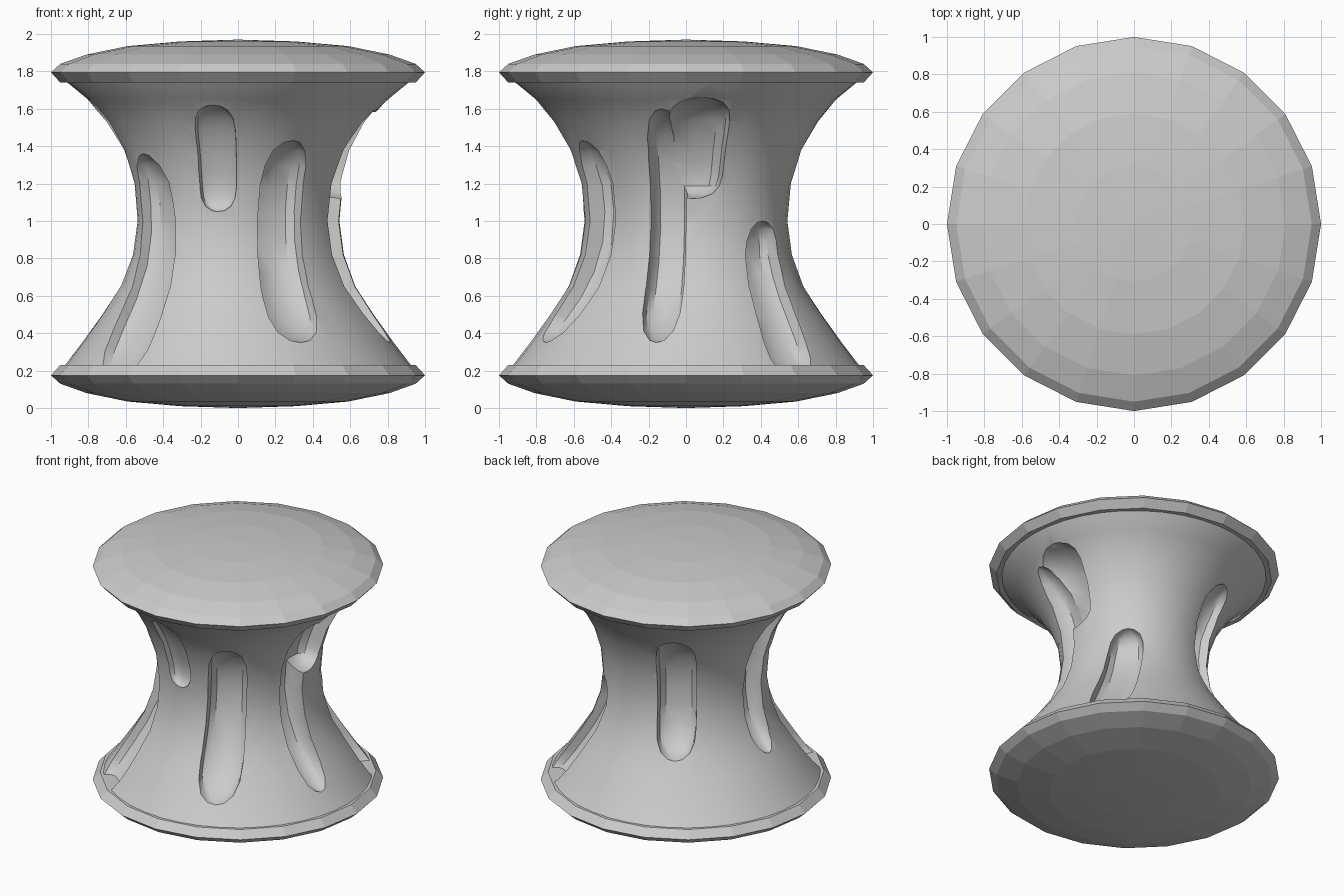
import bpy, bmesh
from math import sin, cos, pi, radians, copysign

if "Cube" in bpy.data.objects:
    bpy.data.objects.remove(bpy.data.objects["Cube"])

# body profile (radius, height)
PROFILE = [(.95, .20), (.92, .235), (.83, .35), (.72, .50), (.62, .65), (.555, .82),
           (.53, 1.0), (.55, 1.2), (.61, 1.38), (.70, 1.53), (.80, 1.65), (.93, 1.755), (.95, 1.79)]


def radius_at(z, a):
    """Core radius: profile, slightly oval across the diagonal at the waist."""
    z = min(max(z, PROFILE[0][1]), PROFILE[-1][1])
    oval = max(0, 1 - ((z - .99) / .77) ** 2) * (.008 + .035 * cos(2 * (a - pi / 4)))
    for (r0, z0), (r1, z1) in zip(PROFILE, PROFILE[1:]):
        if z <= z1:
            return r0 + (r1 - r0) * (z - z0) / (z1 - z0) + oval
    return PROFILE[-1][0]


def loft(name, rings, pole_a, pole_b):
    """Closed tube through rings, finished with a pole at each end."""
    bm = bmesh.new()
    rows = [[bm.verts.new(p) for p in ring] for ring in rings]
    n = len(rows[0])
    for a, b in zip(rows, rows[1:]):
        for i in range(n):
            j = (i + 1) % n
            bm.faces.new((a[i], a[j], b[j], b[i]))
    for pole, row in ((pole_a, rows[0]), (pole_b, rows[-1])):
        v = bm.verts.new(pole)
        for i in range(n):
            bm.faces.new((v, row[i], row[(i + 1) % n]))
    bmesh.ops.recalc_face_normals(bm, faces=bm.faces[:])
    mesh = bpy.data.meshes.new(name)
    bm.to_mesh(mesh)
    bm.free()
    ob = bpy.data.objects.new(name, mesh)
    bpy.context.collection.objects.link(ob)
    return ob


def circle(r, z, n):
    return [(r * cos(2 * pi * i / n), r * sin(2 * pi * i / n), z) for i in range(n)]


def core_ring(z, n=40):
    angles = [2 * pi * i / n for i in range(n)]
    return [(radius_at(z, a) * cos(a), radius_at(z, a) * sin(a), z) for a in angles]


# domed end discs, 20 flat sides, mirrored about the waist
DISC = [(.31, .01), (.59, .035), (.81, .08), (.95, .13), (1.0, .175), (.95, .23)]
HEIGHT = 1.97
loft("bottom_disc", [circle(r, z, 20) for r, z in DISC], (0, 0, 0), (0, 0, .23))
loft("top_disc", [circle(r, HEIGHT - z, 20) for r, z in DISC],
     (0, 0, HEIGHT), (0, 0, HEIGHT - .23))

# waisted core
body = loft("waisted_core", [core_ring(z) for _, z in PROFILE], (0, 0, .20), (0, 0, 1.79))


def squarish(c):
    return copysign(abs(c) ** .6, c)


def groove(bottom_angle, top_angle, z0, z1, half_width, depth):
    """Long, steep-walled cutter that follows the core's surface."""
    rings = []

    def frame(t):
        z = (z0 + z1) / 2 + (z1 - z0) / 2 * t
        a = radians(bottom_angle + (top_angle - bottom_angle) * (t + 1) / 2)
        return z, a, radius_at(z, a)

    for t in (-.98, -.9, -.75, -.55, -.3, 0, .3, .55, .75, .9, .98):
        z, a, r = frame(t)
        s = (1 - t ** 6) ** .5
        w = half_width * s * (r / .55) ** .5
        ring = []
        for k in range(12):
            q = 2 * pi * k / 12
            u, v = r + depth * s * squarish(cos(q)), w * squarish(sin(q))
            ring.append((u * cos(a) - v * sin(a), u * sin(a) + v * cos(a), z))
        rings.append(ring)
    ends = []
    for t in (-1, 1):
        z, a, r = frame(t)
        ends.append((r * cos(a), r * sin(a), z))
    return loft("groove_cutter", rings, *ends)


# eroded grooves: angles, height range, half width, depth
GROOVES = [(-66, -62, .35, 1.43, .14, .14),
           (-101, -100, 1.05, 1.62, .10, .06),
           (-133, -143, .16, 1.36, .14, .13),
           (-11, -10, .35, 1.60, .10, .15),
           (4, 6, 1.12, 1.66, .15, .17),
           (38, 46, .16, 1.00, .12, .13),
           (118, 118, .60, 1.52, .14, .13),
           (181, 187, .55, 1.66, .10, .12)]
for g in GROOVES:
    cutter = groove(*g)
    cutter.hide_render = True
    mod = body.modifiers.new("groove", 'BOOLEAN')
    mod.operation = 'DIFFERENCE'
    mod.solver = 'EXACT'
    mod.object = cutter
    bpy.context.view_layer.objects.active = body
    bpy.ops.object.modifier_apply(modifier=mod.name)
    bpy.data.objects.remove(cutter)

bpy.ops.object.select_all(action='DESELECT')
body.select_set(True)
bpy.context.view_layer.objects.active = body
bpy.ops.object.shade_smooth_by_angle(angle=radians(35))
